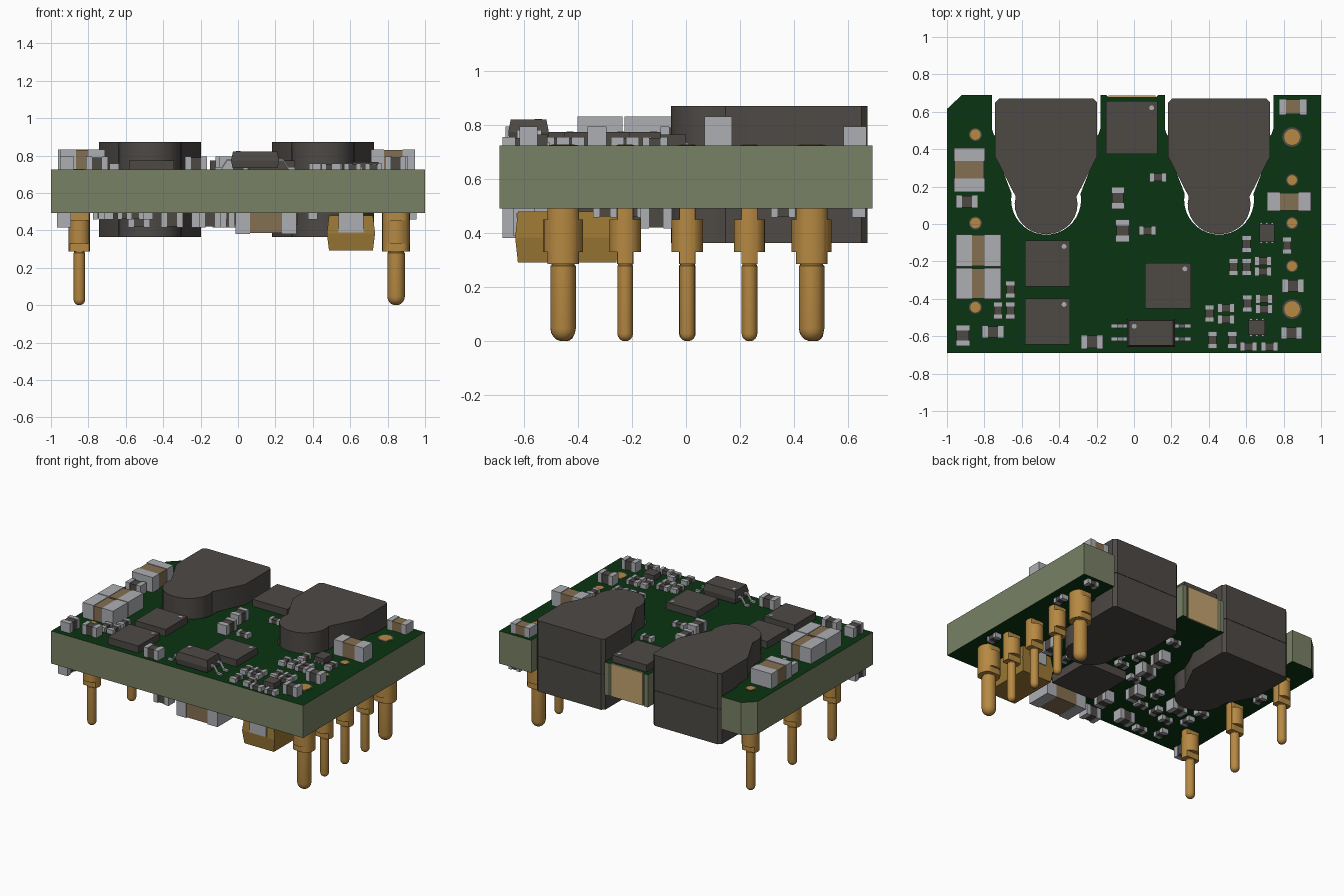
import bpy, bmesh, math

if "Cube" in bpy.data.objects:
    bpy.data.objects.remove(bpy.data.objects["Cube"])

TOP, BOT = 0.725, 0.492          # board faces


def material(name, rgb):
    m = bpy.data.materials.new(name)
    m.diffuse_color = (*rgb, 1)
    m.use_nodes = True
    m.node_tree.nodes["Principled BSDF"].inputs["Base Color"].default_value = m.diffuse_color
    return m


GREEN = material("dark green mask", (0.003, 0.035, 0.006))
OLIVE = material("olive board edge", (0.19, 0.22, 0.13))
DARK = material("charcoal plastic", (0.075, 0.067, 0.060))
SILVER = material("tinned metal", (0.42, 0.43, 0.45))
BROWN = material("brown ceramic", (0.235, 0.160, 0.085))
GOLD = material("gold pin", (0.47, 0.25, 0.055))
OCHRE = material("ochre resin", (0.33, 0.19, 0.035))
TAN = material("tan plating", (0.55, 0.37, 0.16))


def loft(bm, rings, side=0, cap=None):
    """Skin a stack of equal-length rings and close both ends."""
    vs = [[bm.verts.new(p) for p in r] for r in rings]
    n = len(vs[0])
    for a, b in zip(vs, vs[1:]):
        for i in range(n):
            bm.faces.new((a[i], a[(i + 1) % n], b[(i + 1) % n], b[i])).material_index = side
    for r in (vs[0][::-1], vs[-1]):
        bm.faces.new(r).material_index = side if cap is None else cap


def prism(bm, pts, z0, z1, side=0, cap=None):
    loft(bm, [[(x, y, z) for x, y in pts] for z in (z0, z1)], side, cap)


def rect(cx, cy, w, d):
    return [(cx + sx * w / 2, cy + sy * d / 2) for sx, sy in ((-1, -1), (1, -1), (1, 1), (-1, 1))]


def circle(cx, cy, r, n=20, clamp=9):
    pts = []
    for i in range(n):
        a = 2 * math.pi * i / n
        pts.append((cx + r * math.cos(a), cy + max(-clamp, min(clamp, r * math.sin(a)))))
    return pts


def finish(name, bm, mats, smooth=False):
    bmesh.ops.recalc_face_normals(bm, faces=bm.faces)
    me = bpy.data.meshes.new(name)
    bm.to_mesh(me)
    bm.free()
    for m in mats:
        me.materials.append(m)
    ob = bpy.data.objects.new(name, me)
    bpy.context.collection.objects.link(ob)
    if smooth:
        bpy.ops.object.select_all(action='DESELECT')
        ob.select_set(True)
        bpy.context.view_layer.objects.active = ob
        bpy.ops.object.shade_smooth_by_angle(angle=math.radians(35))
    return ob


def span(h, under):
    return (BOT - h, BOT) if under else (TOP, TOP + h)


def passive(name, cx, cy, w, d, h, body=DARK, under=False, end=0.27, axis=None):
    """Two-terminal chip part: metal ends along its long axis."""
    bm = bmesh.new()
    z0, z1 = span(h, under)
    s = 0.004
    zb = (z0 + s, z1) if under else (z0, z1 - s)
    along_x = w > d if axis is None else axis == 'x'
    if along_x:
        prism(bm, rect(cx, cy, w * (1 - 2 * end), d - 2 * s), *zb, 0)
        for k in (-1, 1):
            prism(bm, rect(cx + k * w * (1 - end) / 2, cy, w * end, d), z0, z1, 1)
    else:
        prism(bm, rect(cx, cy, w - 2 * s, d * (1 - 2 * end)), *zb, 0)
        for k in (-1, 1):
            prism(bm, rect(cx, cy + k * d * (1 - end) / 2, w, d * end), z0, z1, 1)
    finish(name, bm, [body, SILVER])


def chip(name, cx, cy, w, d, h, dot=None, under=False):
    """Flat package with an optional orientation dot."""
    bm = bmesh.new()
    z0, z1 = span(h, under)
    prism(bm, rect(cx, cy, w, d), z0, z1)
    if dot:
        prism(bm, circle(cx + dot[0], cy + dot[1], 0.013, 12), z1, z1 + 0.002, 1)
    finish(name, bm, [DARK, SILVER])


# circuit board with two U-shaped notches
L, R = -0.47, 0.455


def notch(c):                     # walked from right to left
    pts = [(c + .29, .69), (c + .29, .51), (c + .28, .48), (c + .262, .46), (c + .262, .36)]
    for i in range(21):
        a = math.radians(10 - 200 * i / 20)
        pts.append((c + .187 * math.cos(a), .13 + .187 * math.sin(a)))
    return pts + [(c - .262, .36), (c - .262, .46), (c - .28, .48), (c - .29, .51), (c - .29, .69)]


outline = [(-1, -.69), (1, -.69), (1, .69)] + notch(R)
outline += [(.13, .69), (.12, .68), (-.14, .68), (-.15, .69)] + notch(L) + [(-.92, .69), (-1, .615)]
bm = bmesh.new()
prism(bm, outline, BOT, TOP, 0, 1)
finish("circuit_board", bm, [OLIVE, GREEN])

# plated strip on the back edge of the middle tongue
bm = bmesh.new()
prism(bm, rect(-.01, .683, .25, .008), BOT, TOP + .001)
finish("plated_edge", bm, [TAN])

# inductors: two stacked core halves each
for c, side in ((L, "left"), (R, "right")):
    prof = [(c - .2725, .36), (c - .2725, .65), (c - .25, .672), (c + .25, .672),
            (c + .2725, .65), (c + .2725, .36)]
    for i in range(17):
        a = math.radians(15 - 210 * i / 16)
        prof.append((c + .168 * math.cos(a), .105 + .16 * math.sin(a)))
    bm = bmesh.new()
    prism(bm, prof, .365, .617)
    prism(bm, prof, .619, .872)
    finish(side + "_inductor", bm, [DARK], True)


# terminal pins with slotted collars
def pin(name, x, y, r, rc, bar):
    bm = bmesh.new()
    prof = [(r * math.sin(a), r - r * math.cos(a)) for a in (.25, .55, .85, 1.2, math.pi / 2)]
    prof += [(r, .279), (r * .9, .283), (r * .9, TOP + .004)]
    loft(bm, [[(px, py, z) for px, py in circle(x, y, q)] for q, z in prof])
    prism(bm, circle(x, y, rc, 24, bar), .287, BOT)
    prism(bm, circle(x, y, rc), .33, .452)
    prism(bm, circle(x, y, r * 1.12), TOP - .01, TOP + .002, 1)
    finish(name, bm, [GOLD, DARK], True)


for i, y in enumerate((.478, .005, -.445)):
    pin(f"left_pin_{i}", -.848, y, .031, .058, .031)
for i, y in enumerate((.465, .235, .005, -.225, -.455)):
    big = i in (0, 4)
    pin(f"right_pin_{i}", .845, y, .047 if big else .029, .074 if big else .058, .058 if big else .03)

# large ceramic capacitors on top
for i, (x, y, w, d, h, e) in enumerate((
        (-.88, .289, .165, .235, .108, .3), (-.832, -.142, .241, .172, .108, .36),
        (-.832, -.318, .241, .166, .108, .36), (.829, .12, .236, .102, .108, .29),
        (.85, .626, .15, .085, .07, .25))):
    passive(f"large_capacitor_{i}", x, y, w, d, h, BROWN, end=e)

# medium parts on top
for i, (x, y, w, d) in enumerate((
        (-.893, .12, .118, .07), (-.915, -.596, .075, .112), (-.754, -.577, .118, .066),
        (-.225, -.63, .118, .075), (-.086, .139, .07, .118), (-.061, -.035, .075, .12),
        (.85, -.33, .118, .07), (.842, -.583, .112, .066))):
    passive(f"medium_part_{i}", x, y, w, d, .07)

# small parts on top, lying along x or along y
ALONG_X = ((.128, .249), (.072, -.035), (.69, -.198), (.69, -.254), (.695, -.4), (.695, -.455),
           (.492, -.45), (.492, -.51), (.612, -.655), (.725, -.655))
ALONG_Y = ((-.661, -.35), (-.661, -.463), (-.727, -.463), (.602, -.107), (.818, -.115), (.532, -.23),
           (.602, -.23), (.606, -.425), (.404, -.479), (.42, -.62), (.526, -.62))
for i, (x, y) in enumerate(ALONG_X):
    passive(f"small_part_x_{i}", x, y, .09, .048, .032)
for i, (x, y) in enumerate(ALONG_Y):
    passive(f"small_part_y_{i}", x, y, .05, .092, .032)

# flat chips on top
chip("rear_chip", -.011, .516, .275, .284, .05, (.105, .105))
chip("driver_chip_back", -.462, -.21, .242, .246, .05, (.088, .09))
chip("driver_chip_front", -.462, -.52, .242, .246, .05, (.088, .09))
chip("controller_chip", .182, -.33, .246, .242, .05, (.09, .09))

# tiny chips with solder tabs
for i, (x, y, w, d) in enumerate(((.71, -.048, .08, .096), (.657, -.553, .088, .08))):
    bm = bmesh.new()
    prism(bm, rect(x, y, w, d), TOP, TOP + .04)
    for sx in (-1, 0, 1):
        for sy in (-1, 1):
            prism(bm, rect(x + sx * w * .36, y + sy * d / 2, .014, .016), TOP, TOP + .012, 1)
    finish(f"tiny_chip_{i}", bm, [DARK, SILVER])

# leaded chip with four bent legs
bm = bmesh.new()
cx, cy = .091, -.583
loft(bm, [[(x, y, z) for x, y in rect(cx, cy, w, d)]
          for w, d, z in ((.24, .14, .735), (.258, .15, .775), (.235, .132, .822))])
prism(bm, circle(cx - .09, cy + .036, .013, 12), .822, .824, 1)
for k in (-1, 1):
    for y in (-.545, -.615):
        loft(bm, [[(cx + k * dx, y + s, z + t) for s, t in ((-.01, 0), (.01, 0), (.01, .012), (-.01, .012))]
                  for dx, z in ((.12, .77), (.15, .77), (.178, .727), (.214, .727))], 1)
finish("leaded_chip", bm, [DARK, SILVER])

# underside: moulded capacitor with end tabs
bm = bmesh.new()
tx, ty = .604, -.44
loft(bm, [[(x, y, z) for x, y in rect(tx, ty, w, d)]
          for w, d, z in ((.235, .365, .292), (.258, .385, .385), (.235, .365, .48))])
for k in (-1, 1):
    prism(bm, rect(tx, ty + k * .192, .134, .012), .39, BOT, 1)
    prism(bm, rect(tx, ty + k * .155, .134, .07), .475, BOT, 1)
finish("moulded_capacitor", bm, [OCHRE, SILVER])

# underside: large capacitor and chip
passive("underside_large_capacitor", .15, -.59, .326, .18, .11, BROWN, True, .24)
chip("underside_chip", .15, -.275, .34, .34, .06, None, True)

# underside: scattered medium and small parts
for i, (x, y, w, d) in enumerate((
        (-.93, -.6, .075, .118), (.6, -.11, .075, .118), (-.353, -.52, .118, .075),
        (-.21, -.23, .075, .118), (-.074, .032, .118, .075), (-.05, .21, .075, .118),
        (-.53, -.2, .118, .075), (-.1, -.42, .075, .118), (-.15, -.62, .118, .075))):
    passive(f"underside_medium_part_{i}", x, y, w, d, .075, under=True)
for i, (x, y, a) in enumerate((
        (-.73, -.19, 'x'), (-.69, -.55, 'y'), (-.6, -.4, 'x'), (-.48, -.35, 'y'), (-.35, -.35, 'x'),
        (-.35, -.18, 'y'), (.18, .05, 'x'), (.06, .12, 'y'), (.08, -.03, 'x'), (-.55, -.6, 'x'),
        (-.72, -.32, 'y'), (.93, -.3, 'y'), (.9, .64, 'x'), (.92, .36, 'y'), (-.9, .2, 'y'),
        (.4, -.2, 'y'), (-.1, -.12, 'x'), (0, .4, 'x'))):
    w, d = (.09, .05) if a == 'x' else (.05, .09)
    passive(f"underside_small_part_{i}", x, y, w, d, .033, under=True)
